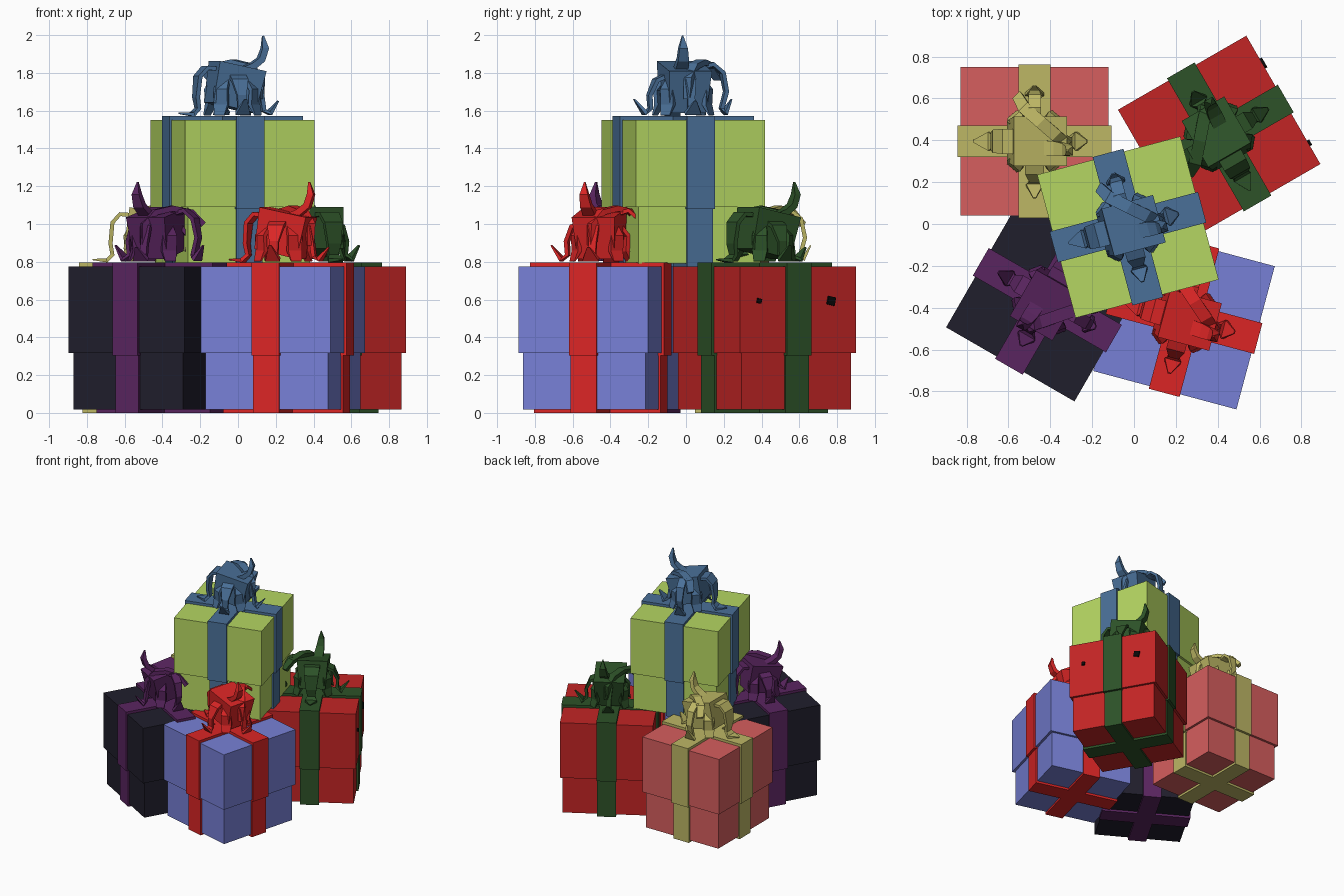
import bpy, bmesh
from math import radians
from mathutils import Vector, Matrix

if "Cube" in bpy.data.objects:
    bpy.data.objects.remove(bpy.data.objects["Cube"])


def material(name, hexa):
    # sRGB hex to linear diffuse colour
    lin = []
    for i in (0, 2, 4):
        c = int(hexa[i:i + 2], 16) / 255
        lin.append(c / 12.92 if c < 0.04 else ((c + 0.055) / 1.055) ** 2.4)
    m = bpy.data.materials.new(name)
    m.diffuse_color = (*lin, 1)
    m.use_nodes = True
    m.node_tree.nodes["Principled BSDF"].inputs["Base Color"].default_value = m.diffuse_color
    return m


def make_object(name, bm, mat, matrix):
    bmesh.ops.recalc_face_normals(bm, faces=bm.faces)
    mesh = bpy.data.meshes.new(name)
    bm.to_mesh(mesh)
    bm.free()
    mesh.materials.append(mat)
    ob = bpy.data.objects.new(name, mesh)
    ob.matrix_world = matrix
    bpy.context.collection.objects.link(ob)
    return ob


def add_box(bm, center, size, rot=Matrix()):
    m = Matrix.Translation(center) @ rot @ Matrix.Diagonal((*size, 1))
    return bmesh.ops.create_cube(bm, size=1, matrix=m)["verts"]


def add_cross(bm, half, w, z0, z1):
    # plus-shaped prism: ribbon wrapping the box both ways
    quarter = [(half, -w), (half, w), (w, w)]
    pts = [Matrix.Rotation(radians(90 * k), 2) @ Vector(p) for k in range(4) for p in quarter]
    face = bm.faces.new([bm.verts.new((p.x, p.y, z0)) for p in pts])
    top = bmesh.ops.extrude_face_region(bm, geom=[face], use_keep_orig=True)["geom"]
    for v in top:
        if isinstance(v, bmesh.types.BMVert):
            v.co.z = z1


def add_strip(bm, path, side, thick=0.022):
    # flat ribbon swept along (x, y, z, width) points
    side = Vector(side).normalized()
    pts = [Vector(p[:3]) for p in path]
    rings = []
    for i, p in enumerate(pts):
        tan = (pts[min(i + 1, len(pts) - 1)] - pts[max(i - 1, 0)]).normalized()
        nor = tan.cross(side).normalized() * thick / 2
        half = side * path[i][3] / 2
        if i == len(pts) - 1:
            nor = nor * 0.3
        rings.append([bm.verts.new(p + a * half + b * nor)
                      for a, b in ((-1, -1), (1, -1), (1, 1), (-1, 1))])
    for r, s in zip(rings, rings[1:]):
        for k in range(4):
            bm.faces.new((r[k], r[(k + 1) % 4], s[(k + 1) % 4], s[k]))
    bm.faces.new(rings[0])
    bm.faces.new(rings[-1])


# bow tails: angle -> (radius, height, width)
TAILS = {
    180: [(.08, .25, .12), (.15, .255, .12), (.19, .21, .11), (.20, .10, .08),
          (.19, .04, .06), (.22, .01, .09), (.295, .015, .01)],
    0: [(.10, .23, .07), (.145, .19, .06), (.16, .10, .04), (.17, .03, .04),
        (.20, .015, .09), (.25, .08, .015)],
    90: [(.07, .25, .06), (.16, .275, .06), (.215, .23, .06), (.235, .13, .045),
         (.21, .04, .04), (.225, .015, .09), (.265, .09, .015)],
    270: [(.08, .22, .09), (.15, .19, .09), (.185, .11, .05), (.18, .04, .04),
          (.21, .015, .08), (.27, .09, .015)],
}


def add_bow(bm, z):
    def lift(path):
        return [(x, y, h + z, w) for x, y, h, w in path]
    # tilted knot, narrower towards the bottom
    for v in add_box(bm, (0.005, 0, z + .155), (.26, .235, .225),
                     Matrix.Rotation(radians(12), 4, 'Y')):
        if v.co.z < z + .155:
            v.co.x *= .9
            v.co.y *= .85
    # curling tails
    for ang, prof in TAILS.items():
        rot = Matrix.Rotation(radians(ang), 3, 'Z')
        path = [(*(rot @ Vector((r, 0, 0))).xy, h, w) for r, h, w in prof]
        add_strip(bm, lift(path), rot @ Vector((0, 1, 0)))
    # short flaps hanging around the knot
    for ang in (50, 130, 230, 310):
        rot = Matrix.Rotation(radians(ang), 3, 'Z')
        path = [(*(rot @ Vector((r, 0, 0))).xy, h, w)
                for r, h, w in ((.10, .20, .06), (.145, .14, .08), (.14, .06, .08), (.165, .005, .06))]
        add_strip(bm, lift(path), rot @ Vector((0, 1, 0)))
    # upright pointed end
    add_strip(bm, lift([(.04, -.03, .24, .07), (.10, -.035, .265, .07), (.145, -.04, .30, .06),
                        (.165, -.045, .36, .045), (.155, -.045, .425, .006)]), (0, 1, 0), .035)
    # diagonal strap draped over the knot
    add_strip(bm, lift([(-.08, .215, .20, .05), (-.05, .16, .265, .06), (.03, .09, .285, .06),
                        (.10, .03, .265, .06), (.15, -.01, .20, .05), (.155, -.02, .09, .04)]),
              (1, 1, 0), .03)


def gift(name, x, y, z, angle, box_col, ribbon_col):
    place = Matrix.Translation((x, y, z)) @ Matrix.Rotation(radians(angle), 4, 'Z')
    paper = material(name + "_paper", box_col)
    ribbon = material(name + "_ribbon", ribbon_col)
    # body and overhanging lid
    bm = bmesh.new()
    add_box(bm, (0, 0, .168), (.67, .67, .30))
    make_object(name + "_box_body", bm, paper, place)
    bm = bmesh.new()
    add_box(bm, (0, 0, .546), (.708, .708, .46))
    make_object(name + "_box_lid", bm, paper, place)
    # crossed ribbons
    bm = bmesh.new()
    add_cross(bm, .347, .071, 0, .31)
    add_cross(bm, .367, .076, .305, .797)
    make_object(name + "_ribbon", bm, ribbon, place)
    # bow
    bm = bmesh.new()
    add_bow(bm, .797)
    make_object(name + "_bow", bm, ribbon, place)
    return place


gift("pink_gift", -.475, .395, 0, 0, "D65E5E", "BDB765")
gift("dark_gift", -.414, -.364, 0, 240, "201E2C", "5A2560")
gift("blue_gift", .239, -.452, 0, -15, "7780D6", "DB2525")
gift("lime_gift", -.029, -.015, .774, 15, "B5D662", "4A7098")
red = gift("red_gift", .407, .416, 0, 120, "C22525", "2D5228")

# two small dark studs on one side of the red box
stud = material("stud_black", "080808")
bm = bmesh.new()
for t, s in ((-.24, .025), (.20, .045)):
    add_box(bm, (t, -.356, .593), (s, .02, s), Matrix.Rotation(radians(12), 4, 'Y'))
make_object("red_gift_studs", bm, stud, red)
